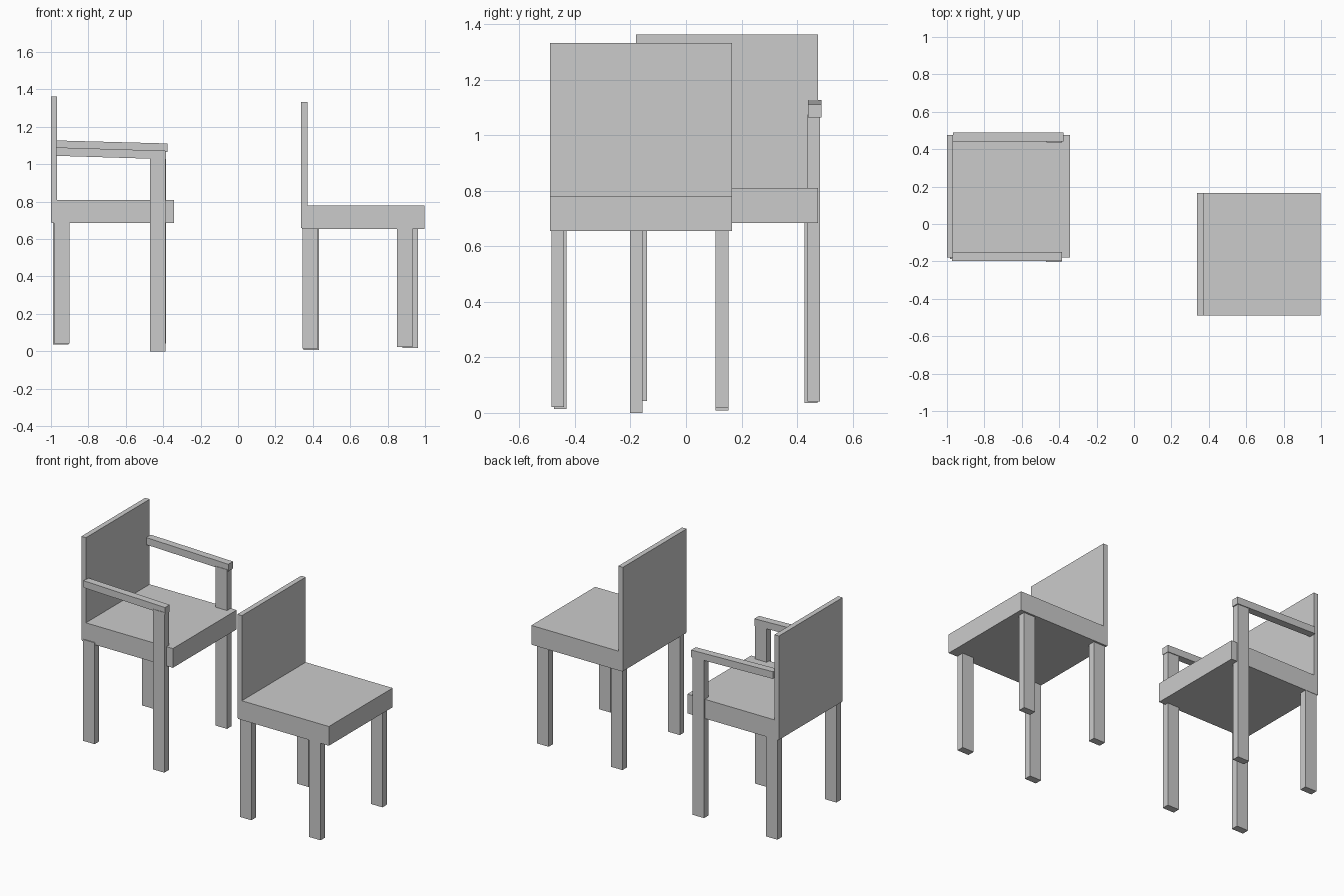
import bpy, bmesh

if "Cube" in bpy.data.objects:
    bpy.data.objects.remove(bpy.data.objects["Cube"])


def block(name, x, y, z, drop=0.0):
    """Box from (min, max) ranges; drop lowers the +x end to slope it."""
    bm = bmesh.new()
    bmesh.ops.create_cube(bm, size=1)
    for v in bm.verts:
        front = v.co.x > 0
        v.co = [r[1] if c > 0 else r[0] for c, r in zip(v.co, (x, y, z))]
        if front:
            v.co.z -= drop
    mesh = bpy.data.meshes.new(name)
    bm.to_mesh(mesh)
    bm.free()
    obj = bpy.data.objects.new(name, mesh)
    bpy.context.collection.objects.link(obj)
    return obj


LEG_X, LEG_Y, SEAT, SEAT_H = 0.083, 0.046, 0.655, 0.125


def chair(name, x, y, seat_z, back_top, legs):
    """Seat with thin back panel on its -x edge; legs are (name, x, y, bottom, top)."""
    ys = (y, y + SEAT)
    block(name + "_seat", (x + 0.004, x + 0.658), ys, (seat_z, seat_z + SEAT_H))
    block(name + "_back", (x, x + 0.033), ys, (seat_z + 0.005, back_top))
    for part, lx, ly, bottom, top in legs:
        block(f"{name}_{part}", (lx, lx + LEG_X), (ly, ly + LEG_Y), (bottom, top))


# Armchair: front legs continue upward as arm posts
chair("armchair", -1.0, -0.18, 0.685, 1.363, [
    ("rear_leg_near", -0.983, -0.186, 0.042, 0.70),
    ("rear_leg_far", -0.988, 0.427, 0.036, 0.70),
    ("front_post_near", -0.471, -0.202, 0.0, 1.04),
    ("front_post_far", -0.468, 0.437, 0.041, 1.075),
])

# Sloping armrests
block("armrest_near", (-0.972, -0.385), (-0.199, -0.151), (1.045, 1.090), 0.018)
block("armrest_far", (-0.967, -0.378), (0.440, 0.488), (1.081, 1.127), 0.016)

# Side chair
chair("side_chair", 0.338, -0.49, 0.655, 1.333, [
    ("rear_leg_near", 0.346, -0.476, 0.014, 0.67),
    ("rear_leg_far", 0.350, 0.107, 0.008, 0.67),
    ("front_leg_near", 0.850, -0.485, 0.022, 0.67),
    ("front_leg_far", 0.880, 0.107, 0.018, 0.67),
])
